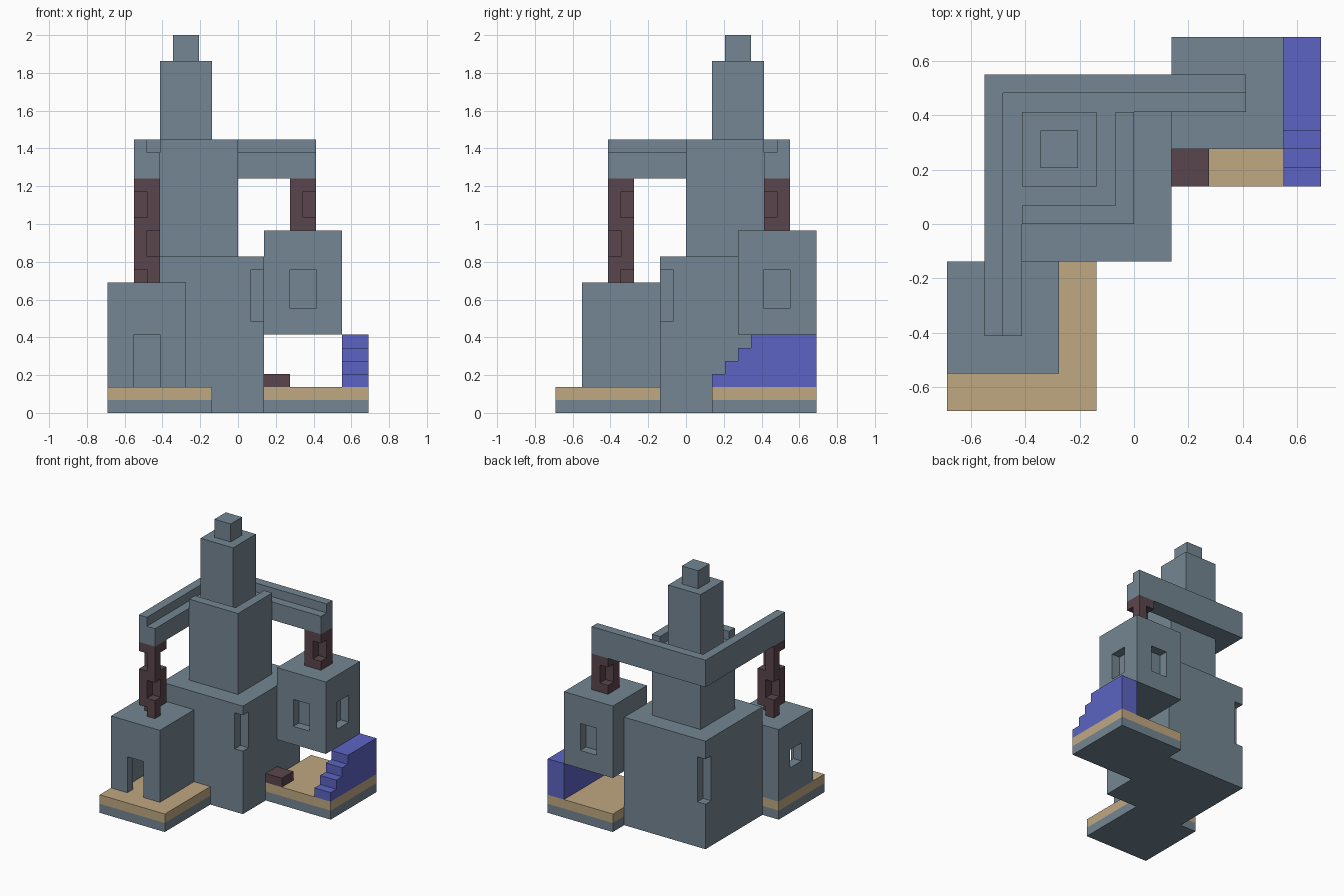
import bpy, bmesh

U = 2 / 29  # one building block

cube = bpy.data.objects.get("Cube")
if cube:
    bpy.data.objects.remove(cube, do_unlink=True)


def material(name, rgb):
    lin = [((c / 255 + 0.055) / 1.055) ** 2.4 for c in rgb] + [1]
    m = bpy.data.materials.new(name)
    m.use_nodes = True
    m.diffuse_color = lin
    m.node_tree.nodes["Principled BSDF"].inputs["Base Color"].default_value = lin
    return m


STONE = material("slate_stone", (116, 134, 146))
SAND = material("sand", (192, 168, 130))
IRON = material("dark_iron", (90, 70, 77))
BLUE = material("blue_steps", (92, 100, 194))


def finish(name, bm, mat):
    bmesh.ops.recalc_face_normals(bm, faces=bm.faces)
    me = bpy.data.meshes.new(name)
    bm.to_mesh(me)
    bm.free()
    if mat:
        me.materials.append(mat)
    ob = bpy.data.objects.new(name, me)
    bpy.context.collection.objects.link(ob)
    return ob


def boxes(name, mat, *ranges):
    """One object from boxes given as (x0, x1, y0, y1, z0, z1) in blocks."""
    bm = bmesh.new()
    for x0, x1, y0, y1, z0, z1 in ranges:
        vs = bmesh.ops.create_cube(bm, size=1)["verts"]
        for v in vs:
            v.co = (U * (x1 if v.co.x > 0 else x0),
                    U * (y1 if v.co.y > 0 else y0),
                    U * (z1 if v.co.z > 0 else z0))
    return finish(name, bm, mat)


def prism(name, mat, pts, to3d, length):
    """Extrude a profile; to3d maps (a, b) to block coordinates."""
    bm = bmesh.new()
    f = bm.faces.new([bm.verts.new([U * c for c in to3d(a, b)]) for a, b in pts])
    new = bmesh.ops.extrude_face_region(bm, geom=[f])["geom"]
    bmesh.ops.translate(bm, vec=[U * c for c in length],
                        verts=[g for g in new if isinstance(g, bmesh.types.BMVert)])
    return finish(name, bm, mat)


def carve(ob, *ranges):
    """Cut box-shaped openings out of an object."""
    cutters = []
    for r in ranges:
        c = boxes("cutter", None, r)
        c.hide_render = True
        mod = ob.modifiers.new("cut", "BOOLEAN")
        mod.operation, mod.solver, mod.object = "DIFFERENCE", "EXACT", c
        cutters.append(c)
    deps = bpy.context.evaluated_depsgraph_get()
    deps.update()
    me = bpy.data.meshes.new_from_object(ob.evaluated_get(deps))
    ob.modifiers.clear()
    ob.data = me
    for c in cutters:
        bpy.data.objects.remove(c, do_unlink=True)
    return ob


# Central tower: notched base, shaft with a parapet, spire and cap
carve(boxes("tower_base", STONE, (-8, 2, -2, 8, 0, 12)),
      (1, 3, -3, -1, 7, 11), (-9, -7, 7, 9, 5, 10))
carve(boxes("tower_shaft", STONE, (-6, 0, 0, 6, 12, 21)), (-7, -1, 1, 7, 20, 22))
boxes("spire", STONE, (-6, -2, 2, 6, 20, 27))
boxes("spire_cap", STONE, (-5, -3, 3, 5, 27, 29))

# L-shaped crane beam with a raised outer edge
beam = prism("crane_beam", STONE,
             [(-8, -6), (-6, -6), (-6, 6), (6, 6), (6, 8), (-8, 8)],
             lambda a, b: (a, b, 18), (0, 0, 3))
carve(beam, (-7, 9, -9, 7, 20, 22))

# Ground platforms
for side, x, y in (("front", -10, -10), ("back", 2, 2)):
    boxes(side + "_platform", STONE, (x, x + 8, y, y + 8, 0, 1))
    boxes(side + "_sand", SAND, (x, x + 8, y, y + 8, 1, 2))

# Standing hut: hollow room, door and side window
carve(boxes("standing_hut", STONE, (-10, -4, -8, -2, 2, 10)),
      (-9, -5, -7, -3, 1, 9), (-8, -6, -9, -6, 1, 6), (-11, -8, -6, -4, 5, 7))

# Hanging hut with recessed windows
carve(boxes("hanging_hut", STONE, (2, 8, 4, 10, 6, 14)),
      (4, 6, 3, 5, 8, 11), (4, 6, 9, 11, 8, 11), (7, 9, 6, 8, 8, 11))

# Staircase
prism("staircase", BLUE,
      [(2, 2), (2, 3), (3, 3), (3, 4), (4, 4), (4, 5), (5, 5), (5, 6), (10, 6), (10, 2)],
      lambda a, b: (8, a, b), (2, 0, 0))


# Chains: full links joined by diagonal pairs of posts
def chain(name, x, y, links, posts):
    parts = [(x, x + 2, y, y + 2, z, z + 1) for z in links]
    for z0, z1, flip in posts:
        for i in (0, 1):
            j = 1 - i if flip else i
            parts.append((x + i, x + i + 1, y + j, y + j + 1, z0, z1))
    boxes(name, IRON, *parts)


chain("front_chain", -8, -6, (11, 14, 17), ((15, 17, True), (12, 14, False), (10, 11, True)))
chain("back_chain", 4, 6, (14, 17), ((15, 17, False),))
boxes("loose_link", IRON, (2, 4, 2, 4, 2, 3))
